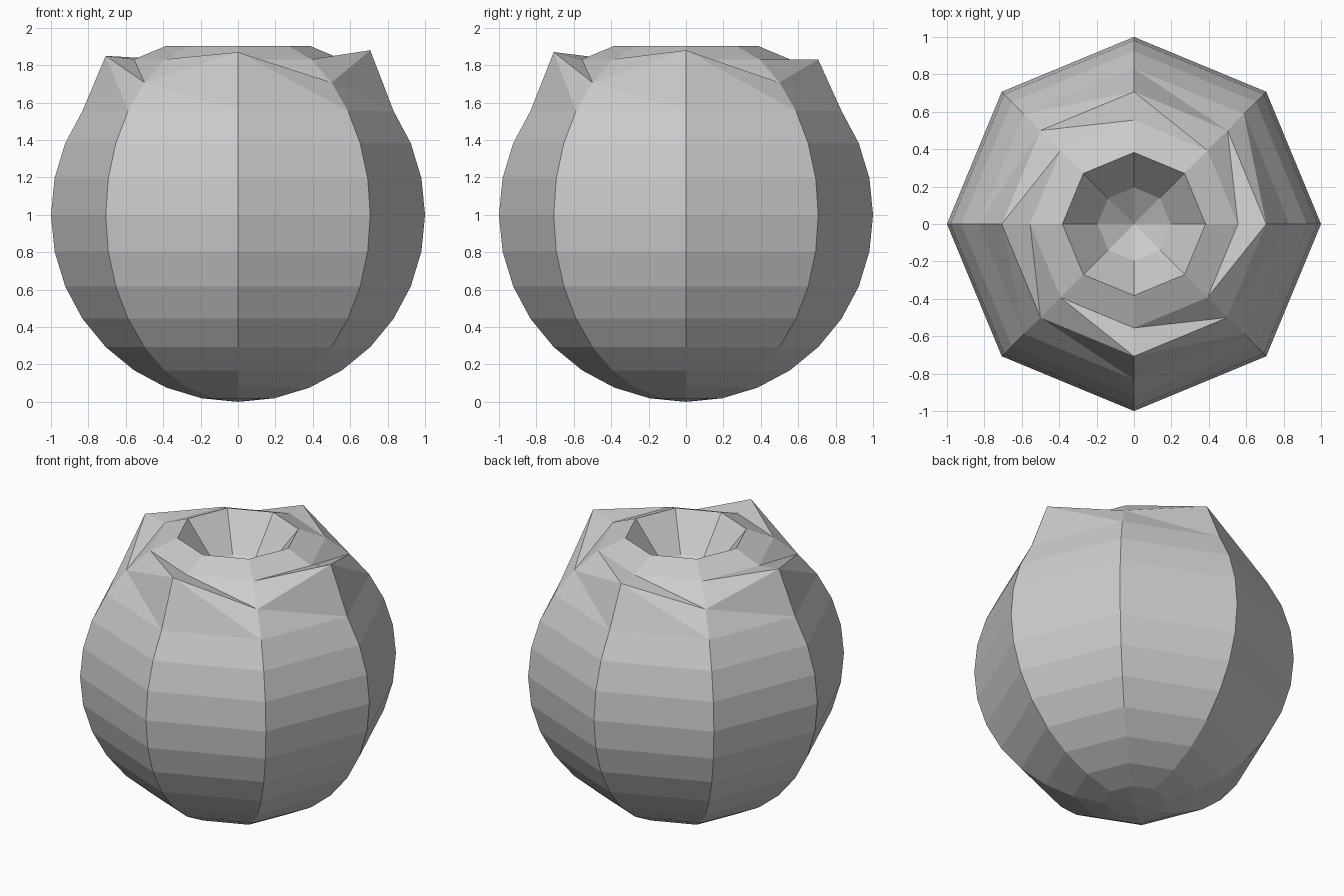
import bpy, bmesh
from math import sin, cos, pi

SEGMENTS, RINGS = 8, 16
PEAK_RING, RIM_RING, PIT_RING = 12, 14, 15
# Heights of the pulled-up shoulder points, by segment
PEAKS = {0: 1.88, 2: 1.83, 4: 1.85, 6: 1.87}
RIM_Z, PIT_Z, PIT_BOTTOM = 1.904, 1.67, 1.54

cube = bpy.data.objects.get("Cube")
if cube:
    bpy.data.objects.remove(cube, do_unlink=True)

# Single matte colour
grey = bpy.data.materials.new("light_grey")
grey.use_nodes = True
grey.diffuse_color = (0.6, 0.6, 0.6, 1)
bsdf = next(n for n in grey.node_tree.nodes if n.type == 'BSDF_PRINCIPLED')
bsdf.inputs["Base Color"].default_value = (0.6, 0.6, 0.6, 1)


def height(ring, seg):
    """Height of a ring point, including the shoulder peaks and sunken top."""
    if ring == PEAK_RING and seg in PEAKS:
        return PEAKS[seg]
    if ring == RIM_RING:
        return RIM_Z
    if ring == PIT_RING:
        return PIT_Z
    return 1 - cos(pi * ring / RINGS)


# Round body, built ring by ring from the bottom
bm = bmesh.new()
bottom = bm.verts.new((0, 0, 0))
pit = bm.verts.new((0, 0, PIT_BOTTOM))
rings = []
for r in range(1, RINGS):
    radius = sin(pi * r / RINGS)
    rings.append([bm.verts.new((radius * cos(2 * pi * s / SEGMENTS),
                                radius * sin(2 * pi * s / SEGMENTS),
                                height(r, s))) for s in range(SEGMENTS)])

for s in range(SEGMENTS):
    n = (s + 1) % SEGMENTS
    bm.faces.new((bottom, rings[0][n], rings[0][s]))
    bm.faces.new((pit, rings[-1][s], rings[-1][n]))
    for r, (low, high) in enumerate(zip(rings, rings[1:]), start=1):
        if r in (PEAK_RING - 1, PEAK_RING):
            # Bent panels around the peaks are split into triangles
            bm.faces.new((low[s], low[n], high[s]))
            bm.faces.new((low[n], high[n], high[s]))
        else:
            bm.faces.new((low[s], low[n], high[n], high[s]))

mesh = bpy.data.meshes.new("round_body")
bm.to_mesh(mesh)
bm.free()
mesh.materials.append(grey)
body = bpy.data.objects.new("round_body", mesh)
bpy.context.collection.objects.link(body)
